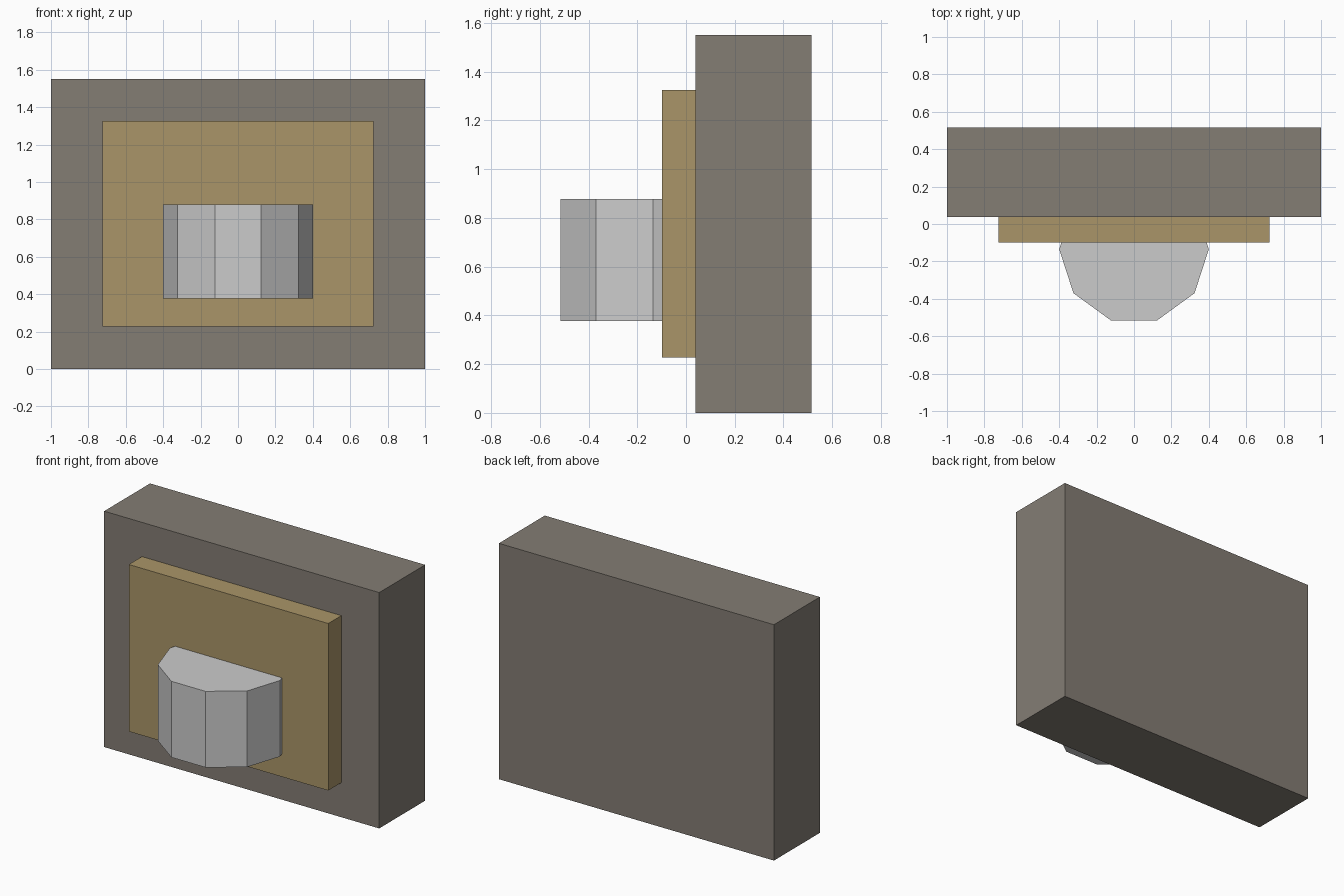
import bpy
import math

if "Cube" in bpy.data.objects:
    bpy.data.objects.remove(bpy.data.objects["Cube"])


def paint(obj, name, color):
    mat = bpy.data.materials.new(name)
    mat.diffuse_color = (*color, 1)
    mat.use_nodes = True
    mat.node_tree.nodes["Principled BSDF"].inputs["Base Color"].default_value = mat.diffuse_color
    obj.data.materials.append(mat)


def box(name, x, y, z):
    bpy.ops.mesh.primitive_cube_add(
        size=1, location=(sum(x) / 2, sum(y) / 2, sum(z) / 2))
    obj = bpy.context.object
    obj.name = name
    obj.scale = (x[1] - x[0], y[1] - y[0], z[1] - z[0])
    bpy.ops.object.transform_apply(location=False, rotation=False, scale=True)
    return obj


# Thick back slab
slab = box("back_slab", (-1, 1), (0.038, 0.515), (0, 1.55))
paint(slab, "stone", (0.23, 0.205, 0.175))

# Raised panel, seated slightly into the slab
panel = box("front_panel", (-0.725, 0.725), (-0.098, 0.06), (0.2275, 1.325))
paint(panel, "tan", (0.40, 0.30, 0.14))

# Ten-sided drum, half sunk into the panel and slab, flat side forward
bpy.ops.mesh.primitive_cylinder_add(
    vertices=10, radius=0.4, depth=0.5, location=(0, -0.135, 0.628),
    rotation=(0, 0, math.radians(18)))
bpy.context.object.name = "half_sunk_drum"
bpy.ops.object.transform_apply(location=False, rotation=True, scale=False)
